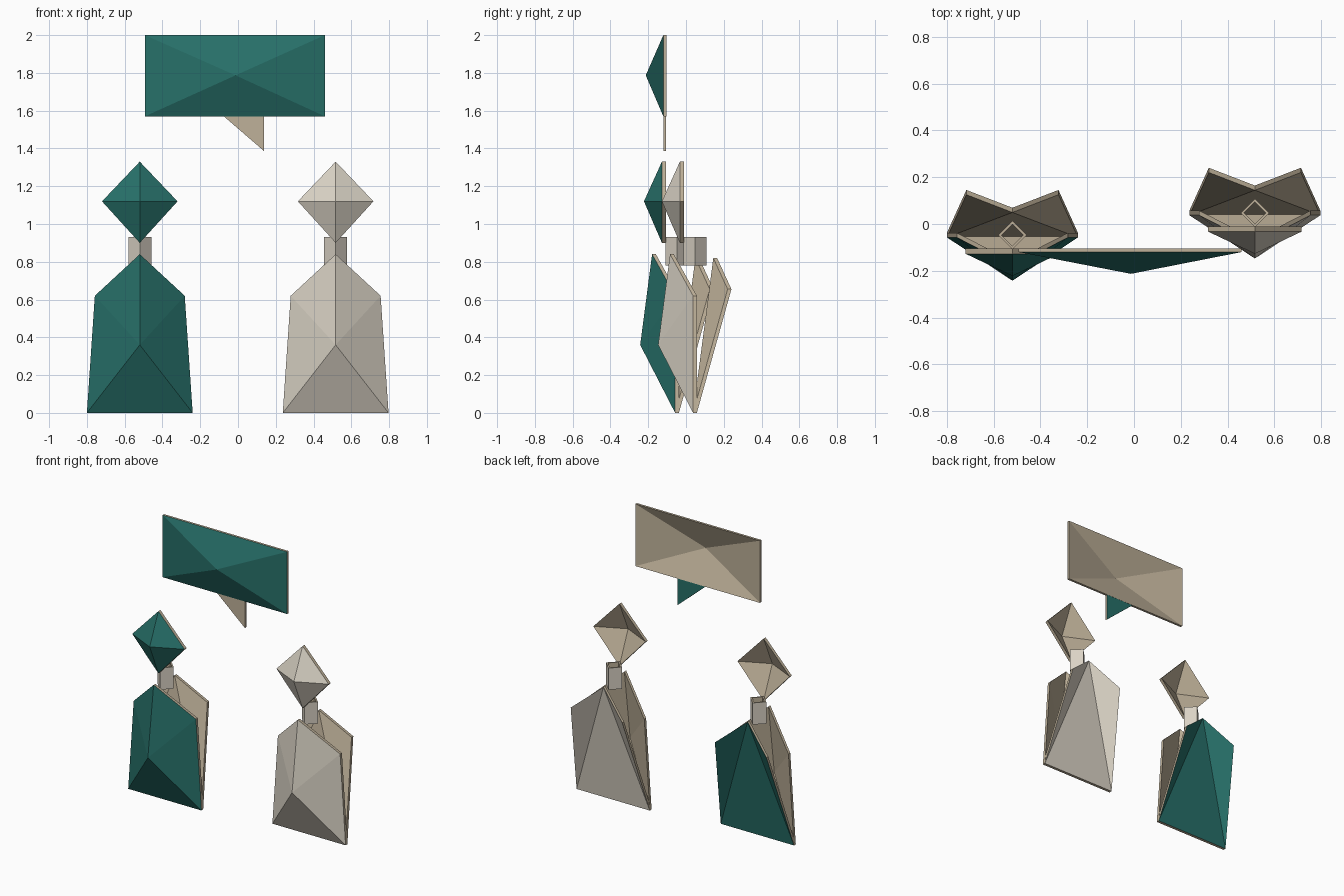
import bpy, bmesh
from mathutils import Matrix

if "Cube" in bpy.data.objects:
    bpy.data.objects.remove(bpy.data.objects["Cube"])


def material(name, rgb):
    m = bpy.data.materials.new(name)
    m.diffuse_color = (*rgb, 1)
    m.use_nodes = True
    m.node_tree.nodes["Principled BSDF"].inputs["Base Color"].default_value = m.diffuse_color
    return m


teal = material("teal", (0.02, 0.16, 0.14))
pale = material("pale", (0.70, 0.65, 0.56))
tan = material("tan", (0.52, 0.44, 0.32))


def finish(name, bm, mats, location=(0, 0, 0)):
    mesh = bpy.data.meshes.new(name)
    bm.to_mesh(mesh)
    bm.free()
    for m in mats:
        mesh.materials.append(m)
    ob = bpy.data.objects.new(name, mesh)
    ob.location = location
    bpy.context.collection.objects.link(ob)
    return ob


def shell(name, rim, depth, mats, location=(0, 0, 0), apex=None, faces=None):
    """Folded sheet thickened along y: first material outside, second on inside and edge."""
    n = len(rim)
    pts = rim + ([apex] if apex else [])
    if faces is None:
        faces = [(i, (i + 1) % n, n) for i in range(n)]
    bm = bmesh.new()
    outer = [bm.verts.new(p) for p in pts]
    inner = [bm.verts.new((x, y + depth, z)) for x, y, z in pts]
    for f in faces:
        bm.faces.new([outer[i] for i in f])
        bm.faces.new([inner[i] for i in reversed(f)]).material_index = 1
    for i in range(n):
        j = (i + 1) % n
        bm.faces.new((outer[j], outer[i], inner[i], inner[j])).material_index = 1
    bmesh.ops.recalc_face_normals(bm, faces=bm.faces)
    return finish(name, bm, mats, location)


def figure(side, x, y, colour):
    at, mats = (x, y, 0), (colour, tan)

    # front body panel: five-sided, folded to a point
    shell(side + "_body_front",
          [(-.28, -.01, 0), (.28, -.01, 0), (.238, -.01, .62),
           (0, -.132, .84), (-.238, -.01, .62)],
          .02, mats, at, apex=(0, -.195, .36))

    # back body panel: central triangle with two wings bent backwards
    shell(side + "_body_back",
          [(-.28, .01, 0), (.28, .01, 0), (.197, .193, .655),
           (0, .117, .82), (-.197, .193, .655)],
          -.02, mats, at, faces=[(0, 1, 3), (1, 2, 3), (0, 3, 4)])

    # head: hollow faceted diamond
    shell(side + "_head",
          [(0, -.08, .90), (.2, -.08, 1.12), (0, -.08, 1.33), (-.2, -.08, 1.12)],
          .022, mats, at, apex=(0, -.175, 1.12))

    # neck: open square tube turned to a diamond
    bm = bmesh.new()
    bmesh.ops.create_cone(bm, cap_ends=False, segments=4, radius1=.061, radius2=.061,
                          depth=.15, matrix=Matrix.Translation((0, 0, .855)))
    bmesh.ops.recalc_face_normals(bm, faces=bm.faces)
    neck = finish(side + "_neck", bm, (pale, tan), at)
    mod = neck.modifiers.new("wall", 'SOLIDIFY')
    mod.thickness = .01
    mod.offset = -1
    mod.use_even_offset = True
    mod.material_offset = 1
    mod.material_offset_rim = 1


figure("left", -.52, -.0475, teal)
figure("right", .517, .0475, pale)

# speech bubble: folded rectangle and a flat tail coloured on its back
shell("bubble",
      [(-.493, -.12, 1.57), (.46, -.12, 1.57), (.46, -.12, 2), (-.493, -.12, 2)],
      .016, (teal, tan), apex=(-.013, -.213, 1.787))
shell("bubble_tail",
      [(-.075, -.105, 1.57), (.137, -.105, 1.57), (.137, -.105, 1.387)],
      -.015, (teal, tan), faces=[(0, 1, 2)])
